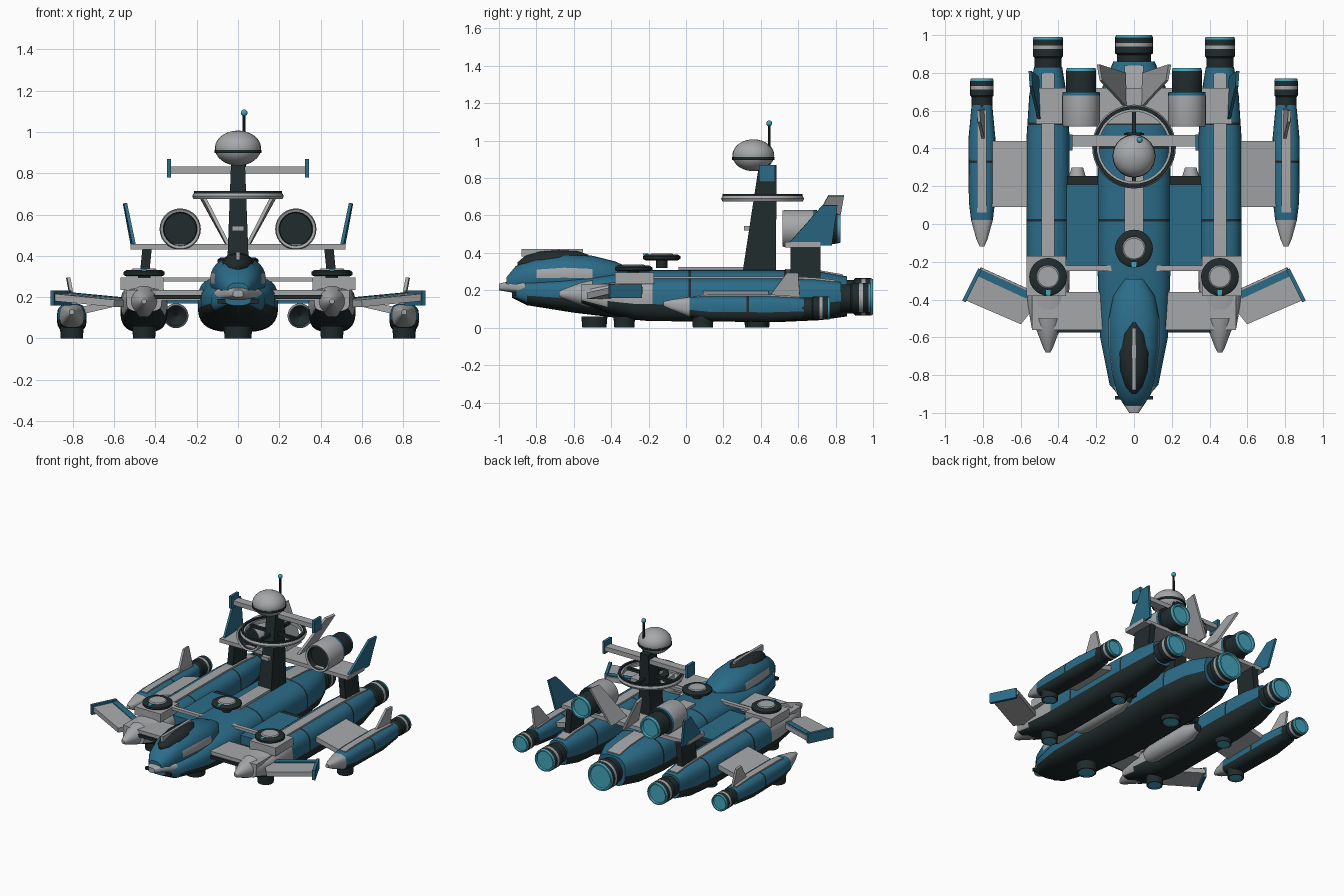
import bpy, bmesh, math
from mathutils import Vector

if "Cube" in bpy.data.objects:
    bpy.data.objects.remove(bpy.data.objects["Cube"])

COLOURS = {"hull_blue": (.024, .15, .25), "light_grey": (.38, .39, .40),
           "dark_metal": (.015, .024, .026), "glow_cyan": (.06, .38, .5)}
MATS = {}
for label, rgb in COLOURS.items():
    mat = bpy.data.materials.new(label)
    mat.use_nodes = True
    mat.diffuse_color = (*rgb, 1)
    mat.node_tree.nodes["Principled BSDF"].inputs["Base Color"].default_value = (*rgb, 1)
    MATS[label] = mat
ORDER = list(COLOURS)
BLUE, GREY, DARK, CYAN = range(len(ORDER))


def finish(name, bm):
    """Turn a bmesh into a named object with the shared materials."""
    bmesh.ops.recalc_face_normals(bm, faces=bm.faces)
    mesh = bpy.data.meshes.new(name)
    bm.to_mesh(mesh)
    bm.free()
    for label in ORDER:
        mesh.materials.append(MATS[label])
    mesh.shade_smooth()
    mesh.set_sharp_from_angle(angle=math.radians(35))
    obj = bpy.data.objects.new(name, mesh)
    bpy.context.collection.objects.link(obj)
    return obj


def skin(name, rings, paint, closed=False):
    """Bridge rings of points; paint(centre, segment) gives each face's colour."""
    bm = bmesh.new()
    loops = [[bm.verts.new(p) for p in ring] for ring in rings]
    n, count = len(rings[0]), len(rings)
    for k in range(count if closed else count - 1):
        a, b = loops[k], loops[(k + 1) % count]
        for i in range(n):
            j = (i + 1) % n
            face = bm.faces.new((a[i], a[j], b[j], b[i]))
            face.material_index = paint(face.calc_center_median(), k)
    if not closed:
        for loop, k in ((loops[0], 0), (loops[-1], count - 2)):
            face = bm.faces.new(loop)
            face.material_index = paint(face.calc_center_median(), k)
    return finish(name, bm)


def lathe(name, origin, axis, profile, n=28, closed=False):
    """Spin (distance, radius, colour) points about the y or z axis."""
    rings = []
    for t, r, _ in profile:
        ring = []
        for i in range(n):
            a = math.tau * i / n
            u, v = r * math.cos(a), r * math.sin(a)
            offset = (u, t, v) if axis == "y" else (u, v, t)
            ring.append(Vector(origin) + Vector(offset))
        rings.append(ring)
    return skin(name, rings, lambda c, k: profile[k][2], closed)


def loft(name, x, stations, paint, power=3, n=32, seams=()):
    """Rounded hull through (y, half width, bottom, top) stations with dark seams."""
    stations = list(stations)
    for s in seams:
        for y in (s - .007, s + .007):
            for a, b in zip(stations, stations[1:]):
                if a[0] < y < b[0]:
                    f = (y - a[0]) / (b[0] - a[0])
                    stations.append(tuple(p + (q - p) * f for p, q in zip(a, b)))
                    break
            stations.sort()

    def squash(v):
        return math.copysign(abs(v) ** (2 / power), v)

    rings = []
    for y, w, low, high in stations:
        angles = [math.tau * (i + .5) / n for i in range(n)]
        rings.append([(x + w * squash(math.cos(a)), y,
                       (low + high) / 2 + (high - low) / 2 * squash(math.sin(a))) for a in angles])

    def colour(c, k):
        return DARK if any(abs(c.y - s) < .005 for s in seams) else paint(c, k)
    return skin(name, rings, colour, False)


def box(name, xs, ys, zs, colour):
    rings = [[(x, y, z) for x, y in ((xs[0], ys[0]), (xs[1], ys[0]), (xs[1], ys[1]), (xs[0], ys[1]))] for z in zs]
    return skin(name, rings, lambda c, k: colour)


def panel(name, corners, thick, colour):
    """Flat four-cornered plate, thickened both ways along its normal."""
    pts = [Vector(p) for p in corners]
    shift = (pts[2] - pts[0]).cross(pts[3] - pts[1]).normalized() * thick / 2
    return skin(name, [[p - shift for p in pts], [p + shift for p in pts]], lambda c, k: colour)


def stripe(name, x, half, path, colour=GREY):
    """Thin strip lying along (y, z) points."""
    rings = [[(x - half, y, z - .03), (x + half, y, z - .03), (x + half, y, z), (x - half, y, z)] for y, z in path]
    return skin(name, rings, lambda c, k: colour)


def engine(name, x, z, start, end, r):
    """Dark thruster barrel with a pale ring and a glowing nozzle."""
    d = end - start
    lathe(name, (x, start, z), "y", [
        (-.05, r * .9, DARK), (d * .35, r * .9, DARK), (d * .4, r, DARK), (d * .62, r, GREY), (d * .74, r, DARK),
        (d * .92, r, CYAN), (d, r * .95, CYAN), (d, r * .85, CYAN), (d - .012, r * .8, CYAN), (d - .012, .002, CYAN)])


def turret(name, x, y, z):
    lathe(name, (x, y, z), "z", [(-.04, .03, DARK), (0, .03, DARK), (0, .085, DARK), (.008, .1, DARK),
                                 (.022, .1, DARK), (.032, .085, DARK), (.032, .062, GREY), (.038, .055, GREY), (.038, .002, GREY)])
    box(name + "_sight", (x - .012, x + .012), (y - .1, y - .07), (z + .026, z + .036), CYAN)


def lift_pad(name, x, y, r):
    lathe(name, (x, y, 0), "z", [(.003, .002, CYAN), (.003, r * .75, CYAN), (0, r * .8, DARK), (0, r * .92, DARK), (.06, r, DARK)])


# Main hull, cockpit and nose
loft("main_hull", 0, [(-.93, .06, .16, .22), (-.85, .13, .12, .25), (-.6, .18, .08, .27), (-.35, .19, .05, .295),
                      (-.2, .195, .035, .31), (.5, .195, .03, .31), (.72, .17, .04, .3), (.86, .11, .06, .275)],
     lambda c, k: DARK if c.z < .155 else BLUE, seams=(.02, .53))
loft("cockpit_body", 0, [(-.96, .05, .2, .27), (-.91, .085, .18, .33), (-.8, .115, .18, .375), (-.65, .135, .17, .395),
                         (-.5, .135, .17, .385), (-.38, .11, .2, .355), (-.29, .05, .25, .315)],
     lambda c, k: GREY if .265 < c.z < .325 and -.78 < c.y < -.45 else BLUE, power=2.3)
loft("canopy", 0, [(-.9, .01, .33, .35), (-.86, .045, .3, .385), (-.78, .073, .3, .408), (-.68, .08, .3, .415),
                   (-.58, .06, .3, .41), (-.52, .01, .36, .39)], lambda c, k: DARK, power=2)
box("canopy_rail", (-.01, .01), (-.88, -.55), (.38, .42), GREY)
loft("nose_tip", 0, [(-1, .025, .2, .235), (-.94, .065, .19, .25), (-.86, .115, .175, .25)], lambda c, k: GREY)
box("nose_sensors", (-.1, .1), (-.93, -.91), (.17, .19), DARK)
stripe("spine_stripe", 0, .05, [(-.04, .325), (.33, .325)])
stripe("rear_spine_stripe", 0, .05, [(.53, .315), (.72, .306), (.84, .285)])
engine("main_engine", 0, .165, .84, 1, .1)
turret("spine_turret", 0, -.13, .36)
for label, y in (("front", -.49), ("rear", .38)):
    lift_pad(label + "_hull_lift_pad", 0, y, .07)

# Mirrored pods, wings and tail parts
for side, s in (("left", 1), ("right", -1)):
    def span(a, b):
        return sorted((s * a, s * b))

    def fin(name, corners, thick, colour):
        panel(side + name, [(s * x, y, z) for x, y, z in corners], thick, colour)

    # Inner pod
    x = s * .455
    loft(side + "_pod", x, [(-.56, .085, .13, .22), (-.42, .11, .08, .24), (-.28, .115, .045, .255), (-.18, .115, .035, .265),
                            (.45, .115, .03, .265), (.68, .1, .04, .26), (.83, .075, .075, .245)],
         lambda c, k: DARK if c.z < .13 else GREY if c.y < -.2 else BLUE, seams=(.02, .53))
    lathe(side + "_pod_nose", (x, 0, .18), "y", [(-.68, .012, GREY), (-.66, .024, GREY), (-.56, .062, GREY), (-.5, .075, GREY)])
    stripe(side + "_pod_stripe", x, .035, [(-.2, .275), (.45, .275), (.68, .269), (.8, .255)])
    engine(side + "_pod_engine", x, .16, .82, .99, .08)
    box(side + "_turret_base", span(.36, .57), (-.38, -.17), (.235, .295), GREY)
    turret(side + "_pod_turret", x, -.28, .3)
    for label, y in (("front", -.33), ("rear", .38)):
        lift_pad(f"{side}_{label}_pod_lift_pad", x, y, .058)

    # Bridges between hull and inner pod
    box(side + "_front_bridge", span(.12, .54), (-.56, -.36), (.185, .235), GREY)
    box(side + "_front_bridge_trim", span(.13, .5), (-.575, -.56), (.19, .21), DARK)
    box(side + "_upper_beam", span(.12, .4), (-.25, -.22), (.275, .295), GREY)
    box(side + "_bridge", span(.15, .38), (-.24, .21), (.17, .235), BLUE)
    box(side + "_bridge_rear_edge", span(.15, .38), (.21, .255), (.18, .225), DARK)
    lathe(side + "_intake_tube", (s * .3, 0, .11), "y", [
        (-.15, .002, DARK), (-.19, .04, DARK), (-.2, .05, GREY), (-.15, .06, GREY), (.2, .06, GREY), (.3, .03, DARK), (.3, .002, DARK)])

    # Outer pod and its wing
    x = s * .805
    fin("_outer_wing", [(.52, .09, .19), (.8, .09, .125), (.8, .44, .125), (.52, .44, .19)], .035, GREY)
    loft(side + "_outer_pod", x, [(-.12, .012, .115, .14), (-.08, .03, .095, .15), (.02, .058, .055, .165), (.12, .07, .035, .17),
                                  (.45, .072, .03, .17), (.63, .055, .045, .16)],
         lambda c, k: GREY if c.y < .04 else DARK if c.z < .085 else BLUE, n=24, seams=(.33,))
    stripe(side + "_outer_pod_stripe", x, .025, [(.06, .172), (.13, .178), (.45, .178), (.6, .168)])
    fin("_outer_fin", [(.795, .44, .16), (.8, .61, .16), (.825, .6, .295), (.82, .54, .295)], .016, GREY)
    engine(side + "_outer_engine", x, .105, .62, .77, .062)
    lift_pad(side + "_outer_lift_pad", x, .09, .058)

    # Swept front winglet
    fin("_front_winglet", [(.48, -.38, .17), (.60, -.53, .17), (.90, -.40, .2), (.81, -.23, .2)], .035, GREY)
    fin("_winglet_stripe", [(.55, -.36, .195), (.57, -.395, .195), (.83, -.275, .22), (.812, -.24, .22)], .008, BLUE)
    fin("_winglet_tip", [(.90, -.41, .16), (.815, -.24, .16), (.815, -.24, .232), (.90, -.41, .232)], .02, BLUE)

    # Tail pylon, upper engine and fins
    fin("_tail_pylon", [(.46, .56, .24), (.46, .72, .24), (.44, .72, .44), (.44, .56, .44)], .045, DARK)
    x = s * .28
    lathe(side + "_upper_engine", (x, 0, .53), "y", [
        (.56, .002, DARK), (.56, .078, DARK), (.52, .082, GREY), (.515, .095, GREY), (.53, .1, GREY), (.68, .1, BLUE),
        (.7, .098, DARK), (.7, .08, DARK), (.81, .08, CYAN), (.825, .075, CYAN), (.825, .065, CYAN), (.81, .06, CYAN), (.81, .002, CYAN)])
    fin("_tail_tip_fin", [(.5, .54, .44), (.51, .78, .44), (.55, .81, .655), (.545, .73, .655)], .016, BLUE)
    fin("_centre_fin", [(.045, .62, .45), (.05, .8, .45), (.19, .845, .705), (.175, .76, .705)], .016, GREY)

    # Mast cross bar tip
    box(side + "_mast_bar_tip", span(.325, .345), (.39, .475), (.78, .87), BLUE)

box("tail_plane", (-.52, .52), (.53, .72), (.43, .458), GREY)

# Mast with ring, cross bar, radar dome and antenna
skin("mast", [[(-w, a, z), (w, a, z), (w, b, z), (-w, b, z)] for w, a, b, z in
              ((.055, .3, .48, .28), (.033, .39, .485, .87))], lambda c, k: DARK)
box("mast_lamp", (-.03, .03), (.31, .36), (.52, .545), GREY)
box("mast_cross_bar", (-.33, .33), (.41, .47), (.8, .832), GREY)
ring_centre = (0, .41, .69)
lathe("ring_rim", ring_centre, "z", [(-.015, .185, GREY), (-.015, .215, GREY), (0, .222, GREY), (.013, .215, GREY), (.013, .185, GREY)], 40, True)
lathe("ring_track", ring_centre, "z", [(.005, .197, DARK), (.005, .214, DARK), (.024, .214, DARK), (.024, .197, DARK)], 40, True)
box("ring_cross_spoke", (-.19, .19), (.4, .42), (.68, .7), DARK)
box("ring_long_spoke", (-.01, .01), (.22, .6), (.68, .7), DARK)
dome = []
for i in range(17):
    a = math.pi * (i / 16 - .5)
    dome.append((.085 * math.sin(a), max(.112 * math.cos(a), .001), GREY))
lathe("radar_dome", (0, .36, .922), "z", dome)
lathe("dome_band", (0, .36, .905), "z", [(-.008, .1, DARK), (-.007, .114, DARK), (.007, .114, DARK), (.008, .1, DARK)])
lathe("antenna", (.03, .445, 0), "z", [(.82, .008, DARK), (1.08, .007, DARK)], 10)
bulb = [(.016 * math.sin(a), max(.016 * math.cos(a), .001), CYAN) for a in (math.pi * (i / 8 - .5) for i in range(9))]
lathe("antenna_bulb", (.03, .445, 1.093), "z", bulb, 14)
